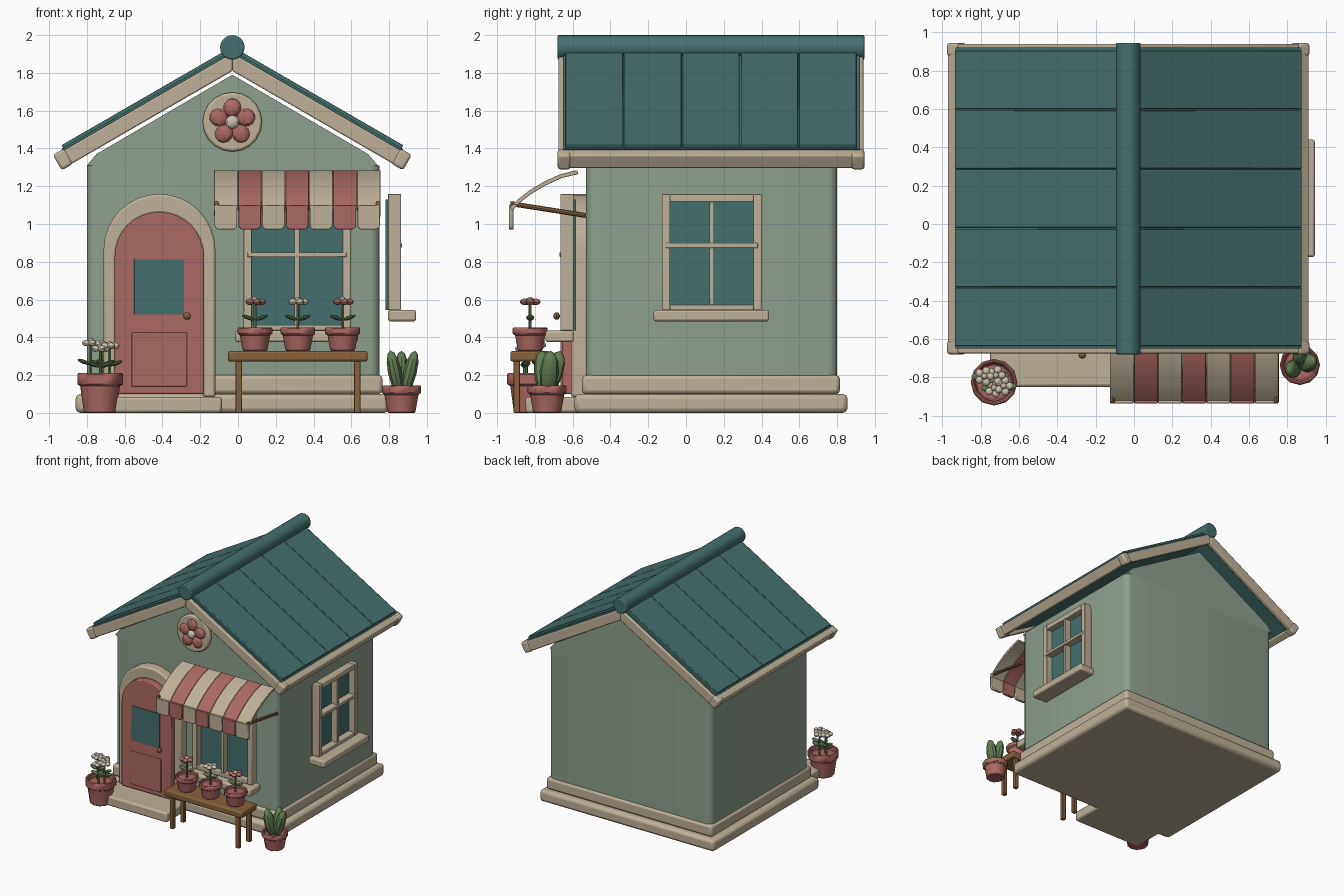
import bpy, bmesh, math
from mathutils import Matrix, Vector

cube = bpy.data.objects.get("Cube")
if cube:
    bpy.data.objects.remove(cube, do_unlink=True)


def material(name, *rgb):
    m = bpy.data.materials.new(name)
    m.use_nodes = True
    m.diffuse_color = (*rgb, 1)
    m.node_tree.nodes["Principled BSDF"].inputs["Base Color"].default_value = (*rgb, 1)
    return m


SAGE = material("sage", .27, .35, .27)
CREAM = material("cream", .52, .44, .32)
RED = material("dusty red", .41, .14, .125)
TEAL = material("teal", .06, .16, .155)
WOOD = material("wood", .24, .12, .048)
LEAF = material("leaf green", .12, .2, .085)
PALE = material("pale petal", .61, .54, .43)

C = -.03            # centre line of the house
FRONT = -.53        # front wall


def finish(name, bm, mat, bevel=0, segments=2):
    bmesh.ops.recalc_face_normals(bm, faces=bm.faces)
    me = bpy.data.meshes.new(name)
    bm.to_mesh(me)
    bm.free()
    ob = bpy.data.objects.new(name, me)
    bpy.context.collection.objects.link(ob)
    me.materials.append(mat)
    if bevel:
        mod = ob.modifiers.new("Bevel", "BEVEL")
        mod.width, mod.segments = bevel, segments
        mod.limit_method = "ANGLE"
    bpy.ops.object.select_all(action="DESELECT")
    ob.select_set(True)
    bpy.context.view_layer.objects.active = ob
    bpy.ops.object.shade_smooth_by_angle(angle=math.radians(35))
    return ob


def box(name, x, y, z, mat, bevel=0, corner=0):
    bm = bmesh.new()
    size = [b - a for a, b in (x, y, z)]
    mid = [(a + b) / 2 for a, b in (x, y, z)]
    bmesh.ops.create_cube(bm, size=1, matrix=Matrix.Translation(mid) @ Matrix.Diagonal((*size, 1)))
    if corner:      # round the upright edges only
        up = [e for e in bm.edges if abs(e.verts[0].co.z - e.verts[1].co.z) > .01]
        bmesh.ops.bevel(bm, geom=up, offset=corner, segments=4, profile=.5, affect="EDGES")
    return finish(name, bm, mat, bevel)


def prism(name, pts, a, b, mat, axis="y", bevel=0):
    """Extrude a flat outline: (x, z) along y, or (y, z) along x."""
    bm = bmesh.new()
    put = (lambda p, t: (p[0], t, p[1])) if axis == "y" else (lambda p, t: (t, p[0], p[1]))
    face = bm.faces.new([bm.verts.new(put(p, a)) for p in pts])
    ext = bmesh.ops.extrude_face_region(bm, geom=[face])
    move = (0, b - a, 0) if axis == "y" else (b - a, 0, 0)
    bmesh.ops.translate(bm, vec=move, verts=[v for v in ext["geom"] if isinstance(v, bmesh.types.BMVert)])
    return finish(name, bm, mat, bevel)


def rod(name, p, q, r, mat, sides=8, bevel=0):
    p, q = Vector(p), Vector(q)
    turn = (q - p).to_track_quat("Z", "Y").to_matrix().to_4x4()
    bm = bmesh.new()
    bmesh.ops.create_cone(bm, cap_ends=True, segments=sides, radius1=r, radius2=r,
                          depth=(q - p).length, matrix=Matrix.Translation((p + q) / 2) @ turn)
    return finish(name, bm, mat, bevel)


def blobs(name, mat, items, sides=8):
    """Ellipsoids in one object, each given as (centre, radii, rotation)."""
    bm = bmesh.new()
    for centre, radii, rot in items:
        bmesh.ops.create_uvsphere(bm, u_segments=sides, v_segments=6, radius=1,
                                  matrix=Matrix.Translation(centre) @ rot @ Matrix.Diagonal((*radii, 1)))
    return finish(name, bm, mat)


def pot(name, x, y, z, r, h):
    prof = [(0, 0), (.7, 0), (.87, .7), (1, .7), (1, 1), (.84, 1), (.8, .82), (0, .82)]
    bm = bmesh.new()
    vs = [bm.verts.new((x + a * r, y, z + b * h)) for a, b in prof]
    edges = [bm.edges.new(pair) for pair in zip(vs, vs[1:])]
    bmesh.ops.spin(bm, geom=vs + edges, cent=(x, y, 0), axis=(0, 0, 1), angle=math.tau, steps=12)
    bmesh.ops.remove_doubles(bm, verts=bm.verts, dist=.0005)
    finish(name, bm, RED, .006, 1)


def plant(name, x, y, z, top, mat, r=.055):
    """Stem, two leaves and a five-petal bloom facing up."""
    flat = Matrix.Identity(4)
    rod(name + "_stem", (x, y, z), (x, y, top), .008, LEAF, 6)
    mid = z + (top - z) * .5
    blobs(name + "_leaves", LEAF, [((x + s * .035, y, mid), (.036, .022, .011),
                                    Matrix.Rotation(-s * .35, 4, "Y")) for s in (-1, 1)])
    ring = [Matrix.Rotation(i * math.tau / 5, 4, "Z") for i in range(5)]
    blobs(name + "_petals", mat, [(Vector((x, y, top)) + m @ Vector((r * .6, 0, 0)),
                                   (r * .45, r * .42, .017), m) for m in ring])
    blobs(name + "_centre", PALE if mat is RED else CREAM, [((x, y, top + .012), (.017, .017, .014), flat)])


# Foundation, walls and gable
box("foundation", (-.86, .8), (-.59, .855), (0, .1), CREAM, .025)
box("plinth", (-.815, .765), (-.55, .815), (.1, .2), CREAM, .02)
box("walls", (-.80, .75), (FRONT, .80), (.18, 1.31), SAGE, corner=.05)
prism("gable", [(C - .77, 1.31), (C + .77, 1.31), (C + .72, 1.37), (C, 1.79), (C - .72, 1.37)],
      FRONT - .004, .8, SAGE)
box("doorstep", (-.75, -.085), (-.85, -.55), (0, .085), CREAM, .015)


# Roof: outlines given as distance down the slope and height off its underside
def slope(side, pts):
    return [(C + side * (d * .866 + h * .5), 1.81 - d * .5 + h * .866) for d, h in pts]


def mitred(side, low, high, length):
    return slope(side, [(-low * .577, low), (-high * .577, high), (length, high), (length, low)])


for side, tag in ((-1, "right"), (1, "left")):
    prism(tag + "_roof_deck", mitred(side, .03, .095, .99), -.65, .92, TEAL)
    for i in range(5):
        y = -.64 + i * .309
        prism(f"{tag}_roof_panel_{i}", mitred(side, .08, .112, .98), y + .003, y + .306, TEAL, bevel=.004)
    prism(tag + "_eave_trim", slope(side, [(.98, .005), (.98, .09), (1.04, .085), (1.04, .005)]),
          -.66, .93, CREAM, bevel=.008)
    for y, end in ((-.675, "front"), (.9, "back")):
        prism(f"{tag}_{end}_bargeboard", mitred(side, 0, .083, 1.04), y, y + .04, CREAM, bevel=.008)
    for y, end in ((-.68, "front"), (.875, "back")):
        prism(f"{tag}_{end}_eave_block", slope(side, [(.975, -.004), (.975, .09), (1.045, .09), (1.045, -.004)]),
              y, y + .07, CREAM, bevel=.014)
rod("ridge_cap", (C, -.68, 1.935), (C, .945, 1.935), .065, TEAL, 20, .008)


# Arched door
def arch(r, bottom, spring):
    cx = -.416
    curve = [(cx + r * math.cos(i * math.pi / 16), spring + r * math.sin(i * math.pi / 16)) for i in range(17)]
    return [(cx + r, bottom)] + curve + [(cx - r, bottom)]


prism("door_frame", arch(.296, .085, .863) + arch(.232, .085, .826)[::-1], -.61, -.52, CREAM, bevel=.012)
prism("door", arch(.237, .1, .826), -.655, -.53, RED, bevel=.008)
box("door_glass", (-.55, -.285), (-.662, -.65), (.52, .815), TEAL, .002)
box("door_panel", (-.565, -.27), (-.664, -.65), (.14, .425), RED, .005)
blobs("door_knob", WOOD, [((-.27, -.685, .513), (.02, .018, .02), Matrix.Identity(4))])


# Windows: u runs along the wall, o runs outwards
def window(name, place, u0, u1, z0, z1, o, sill_drop):
    def part(label, u, out, z, mat, bevel):
        box(f"{name}_{label}", *place(u, out), z, mat, bevel)
    w, mid, bar = .043, (u0 + u1) / 2, z0 + (z1 - z0) * .555
    deep = (o, o + .07)
    part("glass", (u0 + .01, u1 - .01), (o - .012, o + .012), (z0, z1 - .03), TEAL, 0)
    part("jamb_a", (u0, u0 + w), deep, (z0, z1), CREAM, .005)
    part("jamb_b", (u1 - w, u1), deep, (z0, z1), CREAM, .005)
    part("head", (u0 + w, u1 - w), deep, (z1 - w, z1), CREAM, .005)
    part("foot", (u0 + w, u1 - w), deep, (z0, z0 + .03), CREAM, .005)
    part("mullion", (mid - .013, mid + .013), (o, o + .066), (z0, z1 - .01), CREAM, .004)
    part("crossbar", (u0 + .02, u1 - .02), (o, o + .074), (bar - .013, bar + .013), CREAM, .004)
    part("sill", (u0 - .045, u1 + .04), (o, o + .15), (z0 - sill_drop, z0), CREAM, .012)


window("front_window", lambda u, o: (u, (-o[1], -o[0])), .03, .595, .435, 1.16, .595, .06)
window("side_window", lambda u, o: (o, u), -.127, .4, .545, 1.16, .793, .06)

# Striped awning
top = [(-.577, 1.285), (-.67, 1.262), (-.75, 1.225), (-.83, 1.178), (-.89, 1.13), (-.93, 1.09)]
under = [(y + .008, z - .02) for y, z in reversed(top)]
step = .126
for i in range(7):
    x = -.127 + i * step
    mat = RED if i % 2 else CREAM
    prism(f"awning_stripe_{i}", top + under, x + .001, x + step - .001, mat, "x", .003)
    a, b, k = x + .003, x + step - .003, .022
    prism(f"awning_valance_{i}", [(a, 1.1), (b, 1.1), (b, .97 + k), (b - k / 3, .97 + k / 3), (b - k, .97),
                                  (a + k, .97), (a + k / 3, .97 + k / 3), (a, .97 + k)],
          -.937, -.913, mat, bevel=.004)
for x in (-.113, .742):
    rod("awning_rod", (x, -.93, 1.108), (x, FRONT, 1.045), .013, WOOD)

# Flower medallion on the gable
rod("medallion_rim", (C, FRONT, 1.54), (C, -.572, 1.54), .157, CREAM, 20, .012)
spokes = [Matrix.Rotation(i * math.tau / 5, 4, "Y") for i in range(5)]
blobs("medallion_petals", RED, [(Vector((C, -.578, 1.54)) + m @ Vector((0, 0, .076)), (.047, .024, .049), m)
                                for m in spokes])
blobs("medallion_centre", PALE, [((C, -.59, 1.54), (.036, .024, .036), Matrix.Identity(4))])

# Bench with three potted flowers
box("bench_top", (-.053, .686), (-.93, -.72), (.272, .328), WOOD, .012)
for x in (.005, .632):
    for y in (-.897, -.752):
        box("bench_leg", (x - .017, x + .017), (y - .017, y + .017), (0, .28), WOOD, .004)
for i, x in enumerate((.09, .317, .554)):
    pot(f"bench_pot_{i}", x, -.825, .328, .093, .125)
    plant(f"bench_flower_{i}", x, -.825, .42, .588, PALE if i == 1 else RED)

# Large pot of pale flowers
pot("large_pot", -.73, -.825, 0, .122, .21)
for i, (dx, dy, h) in enumerate(((-.05, .03, .37), (.0, -.03, .34), (.05, -.02, .355), (.01, .035, .36))):
    plant(f"pale_flower_{i}", -.73 + dx, -.825 + dy, .17, h, PALE, .05)

# Cactus pot
pot("cactus_pot", .865, -.735, 0, .105, .145)
blobs("cactus", LEAF, [((.865 + dx, -.735 + dy, .215), (.038, .05, .118),
                        Matrix.Rotation(tilt, 4, "Y") @ Matrix.Rotation(lean, 4, "X"))
                       for dx, dy, tilt, lean in ((-.035, -.02, -.2, .08), (.045, .01, .25, -.08),
                                                  (.0, .035, 0, -.3))], 10)
